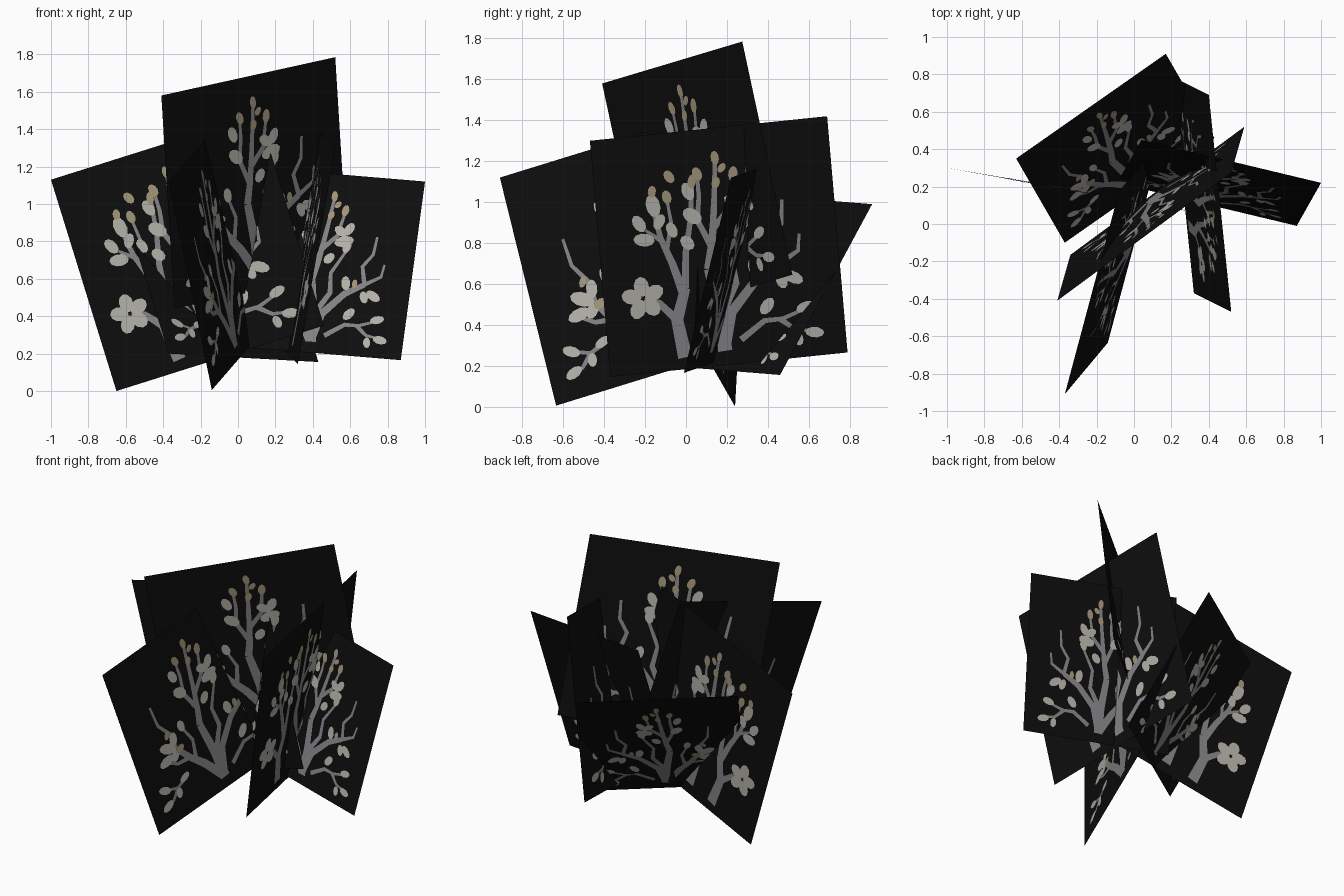
import bpy, math
from mathutils import Vector


def mat(name, c):
    m = bpy.data.materials.new(name)
    m.diffuse_color = (*c, 1)
    return m


BLACK = mat("black card", (0.004, 0.004, 0.004))
GREY = mat("grey twig", (0.23, 0.23, 0.24))
PALE = mat("pale leaf", (0.45, 0.44, 0.39))
TAN = mat("tan bud", (0.36, 0.30, 0.19))

# Card picture in unit coordinates: twigs are (start width, end width, points)
TWIGS = [
    (.06, .04, [(.49, .06), (.48, .22), (.45, .41)]),
    (.04, .018, [(.45, .41), (.47, .50), (.485, .60), (.50, .72), (.515, .86)]),
    (.028, .015, [(.47, .50), (.42, .62), (.435, .72), (.435, .80)]),
    (.028, .015, [(.485, .58), (.56, .66), (.57, .72), (.585, .79)]),
    (.035, .015, [(.48, .20), (.56, .34), (.55, .45), (.62, .58)]),
    # right branch and low right twig
    (.05, .03, [(.49, .08), (.53, .22), (.64, .34), (.744, .40)]),
    (.026, .014, [(.744, .40), (.72, .50), (.77, .57), (.78, .67)]),
    (.024, .012, [(.744, .40), (.83, .45), (.84, .52)]),
    (.028, .014, [(.56, .10), (.665, .17), (.74, .17), (.83, .20)]),
    (.024, .012, [(.73, .17), (.79, .12), (.85, .11)]),
]
LEAVES = [  # u, v, length, width, angle in degrees
    (.60, .63, .11, .06, 15), (.575, .685, .08, .05, -30), (.62, .70, .08, .05, 60),
    (.39, .745, .08, .05, 110), (.40, .64, .09, .06, 140), (.53, .53, .07, .05, 50),
    (.62, .60, .07, .045, 70), (.64, .40, .08, .05, 100), (.80, .34, .09, .05, -30),
    (.75, .33, .07, .045, -70), (.68, .23, .08, .05, 50), (.84, .21, .08, .045, 15),
    (.87, .10, .08, .045, -10), (.80, .08, .06, .04, -80),
]
BUDS = [(.515, .875, .06, .035, 95), (.435, .815, .06, .04, 110), (.51, .77, .05, .035, 70),
        (.585, .80, .065, .04, 80), (.54, .83, .045, .03, 50), (.69, .40, .05, .03, 90)]

# Spreading left side
SPREAD = dict(
    twigs=[(.05, .03, [(.48, .08), (.40, .20), (.33, .28), (.27, .37)]),
           (.026, .013, [(.27, .37), (.26, .47), (.21, .55), (.20, .67)]),
           (.026, .014, [(.33, .28), (.25, .29), (.19, .33)]),
           (.026, .013, [(.36, .24), (.38, .36), (.34, .46)]),
           (.024, .013, [(.28, .20), (.20, .17), (.12, .20)]),
           (.022, .012, [(.20, .17), (.15, .12), (.10, .12)])],
    leaves=[(.22, .40, .11, .06, 150), (.27, .43, .08, .05, 80), (.19, .34, .10, .055, 190),
            (.25, .34, .07, .05, 230), (.34, .47, .07, .045, 100), (.12, .20, .08, .045, 150),
            (.11, .11, .08, .045, 200), (.20, .14, .06, .04, 260), (.26, .20, .07, .04, 20)],
    buds=[(.29, .36, .06, .04, 20), (.24, .47, .05, .03, 60)])

# Upright left side with a large bloom
UPRIGHT = dict(
    twigs=[(.06, .042, [(.32, .05), (.30, .21), (.345, .34)]),
           (.038, .018, [(.335, .32), (.30, .45), (.26, .56), (.24, .68)]),
           (.032, .018, [(.345, .34), (.36, .49), (.39, .62), (.41, .77)]),
           (.036, .022, [(.30, .21), (.23, .29), (.17, .31)]),
           (.020, .012, [(.26, .55), (.20, .60)]),
           (.020, .012, [(.28, .50), (.31, .62), (.30, .72)])],
    leaves=[(.166 + .05 * math.cos(a), .315 + .05 * math.sin(a), .085, .065, math.degrees(a))
            for a in (.4, 1.65, 2.9, 4.2, 5.4)] +
           [(.24, .70, .10, .06, 100), (.175, .63, .08, .05, 120), (.19, .56, .09, .055, 170),
            (.26, .63, .07, .045, 60), (.31, .59, .07, .045, 110), (.37, .53, .07, .05, 130)],
    buds=[(.317, .815, .06, .04, 120), (.30, .73, .06, .04, 100), (.41, .785, .06, .035, 80),
          (.24, .76, .05, .035, 80)])


def twig_faces(w0, w1, pts):
    """Tapered flat strip along a path."""
    p = [Vector(q) for q in pts]
    n = len(p)
    left, right = [], []
    for i in range(n):
        d = (p[min(i + 1, n - 1)] - p[max(i - 1, 0)]).normalized()
        side = Vector((-d.y, d.x)) * (w0 + (w1 - w0) * i / (n - 1)) / 2
        left.append(p[i] + side)
        right.append(p[i] - side)
    return [[right[i], right[i + 1], left[i + 1], left[i]] for i in range(n - 1)]


def leaf_faces(u, v, length, width, deg, sides=10):
    """Flat oval."""
    a = math.radians(deg)
    out = []
    for i in range(sides):
        t = 2 * math.pi * i / sides
        x, y = math.cos(t) * length / 2, math.sin(t) * width / 2
        out.append(Vector((u + x * math.cos(a) - y * math.sin(a),
                           v + x * math.sin(a) + y * math.cos(a))))
    return [out]


def add(name, faces, material, card, offsets):
    """Lay flat shapes on a card, at the given distances from its plane."""
    o, U, V = card
    N = U.cross(V).normalized()
    verts, polys = [], []
    for off in offsets:
        for f in faces:
            ring = f if off >= 0 else f[::-1]
            polys.append(list(range(len(verts), len(verts) + len(ring))))
            verts += [o + U * q[0] + V * q[1] + N * off for q in ring]
    me = bpy.data.meshes.new(name)
    me.from_pydata(verts, [], polys)
    me.materials.append(material)
    bpy.context.collection.objects.link(bpy.data.objects.new(name, me))


# Cards: name, bottom-left corner, across, up, left side picture
CARDS = [
    ("tall_card", (-.34, -.165, .44), (.93, .685, .205), (-.07, -.245, 1.14), SPREAD),
    ("left_card", (-.65, .24, .0), (1.11, -.20, .35), (-.35, .06, 1.13), UPRIGHT),
    ("right_card", (-.09, .22, .245), (.96, -.23, -.08), (.13, .23, .955), SPREAD),
    ("back_card", (-.37, -.10, .20), (.80, .56, -.045), (-.26, .45, .835), SPREAD),
    ("side_card", (.32, -.37, .145), (-.12, 1.16, .12), (.20, -.10, 1.155), UPRIGHT),
    ("front_card", (-.14, -.635, .005), (.29, 1.085, .335), (-.23, -.275, 1.115), SPREAD),
]
SQUARE = [[Vector(q) for q in ((0, 0), (1, 0), (1, 1), (0, 1))]]

for name, o, U, V, side in CARDS:
    card = (Vector(o), Vector(U), Vector(V))
    add(name, SQUARE, BLACK, card, [0])
    twigs = [f for t in TWIGS + side["twigs"] for f in twig_faces(*t)]
    leaves = [f for l in LEAVES + side["leaves"] for f in leaf_faces(*l)]
    buds = [f for b in BUDS + side["buds"] for f in leaf_faces(*b)]
    add(name + "_twigs", twigs, GREY, card, [.002, -.002])
    add(name + "_leaves", leaves, PALE, card, [.003, -.003])
    add(name + "_buds", buds, TAN, card, [.004, -.004])
